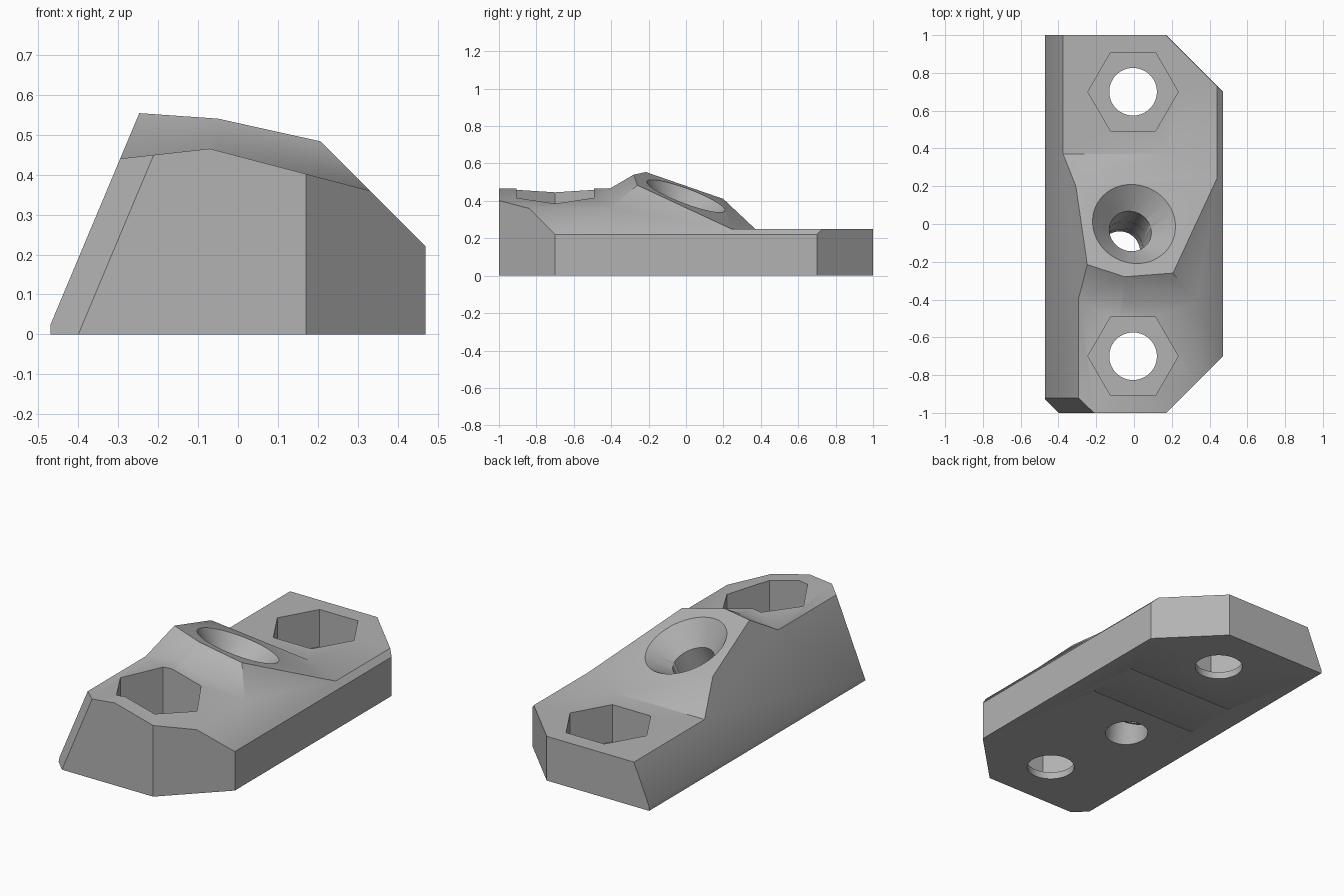
import bpy, bmesh, math
from mathutils import Matrix, Vector

if "Cube" in bpy.data.objects:
    bpy.data.objects.remove(bpy.data.objects["Cube"], do_unlink=True)

plastic = bpy.data.materials.new("light_grey")
plastic.use_nodes = True
grey = (0.45, 0.45, 0.45, 1)
plastic.diffuse_color = grey
plastic.node_tree.nodes["Principled BSDF"].inputs["Base Color"].default_value = grey


def add_object(name, bm):
    bmesh.ops.recalc_face_normals(bm, faces=bm.faces)
    mesh = bpy.data.meshes.new(name)
    bm.to_mesh(mesh)
    bm.free()
    mesh.materials.append(plastic)
    obj = bpy.data.objects.new(name, mesh)
    bpy.context.collection.objects.link(obj)
    return obj


def slice_off(bm, point, normal):
    """Remove everything on the normal's side and cap the cut."""
    geom = bm.verts[:] + bm.edges[:] + bm.faces[:]
    bmesh.ops.bisect_plane(bm, geom=geom, dist=1e-5, plane_co=point,
                           plane_no=Vector(normal).normalized(), clear_outer=True)
    rim = [e for e in bm.edges if e.is_boundary]
    if rim:
        bmesh.ops.holes_fill(bm, edges=rim, sides=0)


def block(name, y0, y1, z0, slopes):
    """Oversized box whose top is trimmed by planes z = h + a*x + b*y."""
    bm = bmesh.new()
    size = Matrix.Diagonal((2.4, y1 - y0, 2 - z0, 1))
    bmesh.ops.create_cube(bm, size=1, matrix=Matrix.Translation((0, (y0 + y1) / 2, 1 + z0 / 2)) @ size)
    for h, a, b in slopes:
        slice_off(bm, (0, 0, h), (-a, -b, 1))
    return add_object(name, bm)


def combine(target, tool, operation):
    mod = target.modifiers.new(operation, "BOOLEAN")
    mod.object, mod.operation, mod.solver = tool, operation, "EXACT"
    graph = bpy.context.evaluated_depsgraph_get()
    mesh = bpy.data.meshes.new_from_object(target.evaluated_get(graph))
    target.modifiers.clear()
    target.data = mesh
    bpy.data.objects.remove(tool, do_unlink=True)


def cone(name, r_low, r_high, low, high, sides, frame):
    bm = bmesh.new()
    place = frame @ Matrix.Translation((0, 0, (low + high) / 2)) @ Matrix.Rotation(math.pi / 2, 4, "Z")
    bmesh.ops.create_cone(bm, cap_ends=True, segments=sides, radius1=r_low,
                          radius2=r_high, depth=high - low, matrix=place)
    return add_object(name, bm)


# Low base, raised front end and tilted screw boss
body = block("mounting_block", -1.3, 1.3, -0.1, [(0.25, 0, 0)])
front_end = block("front_end", -1.5, -0.2, -0.2, [(0.473, 0.111, 0), (0.4466, -0.2625, 0)])
boss = block("screw_boss", -1.2, 1.1, -0.3, [
    (0.426, -0.193, -0.375), (0.598, 0, -0.94),
    (0.7076, 0.12, 0.577), (0.695, -0.268, 0.601)])
combine(body, front_end, "UNION")
combine(body, boss, "UNION")

# Outer walls, corner chamfers, long bevel and sloping side
bm = bmesh.new()
bm.from_mesh(body.data)
for point, normal in [
        ((0, 0, 0), (0, 0, -1)), ((0, -1, 0), (0, -1, 0)), ((0, 1, 0), (0, 1, 0)),
        ((0.47, 0, 0), (1, 0, 0)), ((-0.47, 0, 0), (-1, 0, 0)),
        ((-0.48, 0, 0), (-1, 0, 0.42)), ((0.69, 0, 0), (1, 0, 1)),
        ((1.17, 0, 0), (1, 1, 0)), ((1.17, 0, 0), (1, -1, 0)),
        ((-1.4, 0, 0), (-1, -1, 0.42))]:
    slice_off(bm, point, normal)
bmesh.ops.dissolve_limit(bm, angle_limit=0.005, verts=bm.verts, edges=bm.edges)
bmesh.ops.recalc_face_normals(bm, faces=bm.faces)
bm.to_mesh(body.data)
bm.free()

# Bolt holes with hexagonal nut pockets
for y in (-0.7, 0.7):
    frame = Matrix.Translation((-0.005, y, 0))
    combine(body, cone("bolt_hole", 0.126, 0.126, -0.2, 1, 64, frame), "DIFFERENCE")
    combine(body, cone("nut_pocket", 0.239, 0.239, 0.04, 1, 6, frame), "DIFFERENCE")

# Countersunk screw hole square to the tilted boss face
axis = Vector((0.193, 0.375, 1))
frame = Matrix.Translation((0, 0, 0.426)) @ axis.to_track_quat("Z", "Y").to_matrix().to_4x4()
combine(body, cone("screw_hole", 0.113, 0.113, -0.8, 0.1, 64, frame), "DIFFERENCE")
combine(body, cone("countersink", 0.113, 0.423, -0.11, 0.2, 64, frame), "DIFFERENCE")

# Thin stiffening slits rising from the underside
tilt = Matrix.Rotation(-math.atan(0.375), 4, "X")
for y in (0.08, 0.39):
    bm = bmesh.new()
    bmesh.ops.create_cube(bm, size=1, matrix=Matrix.Translation((0, y, 0)) @ tilt
                          @ Matrix.Translation((0, -0.2, 0)) @ Matrix.Diagonal((0.68, 0.5, 0.004, 1)))
    combine(body, add_object("slit", bm), "DIFFERENCE")

bpy.ops.object.select_all(action="DESELECT")
body.select_set(True)
bpy.context.view_layer.objects.active = body
bpy.ops.object.shade_smooth_by_angle(angle=math.radians(32))
